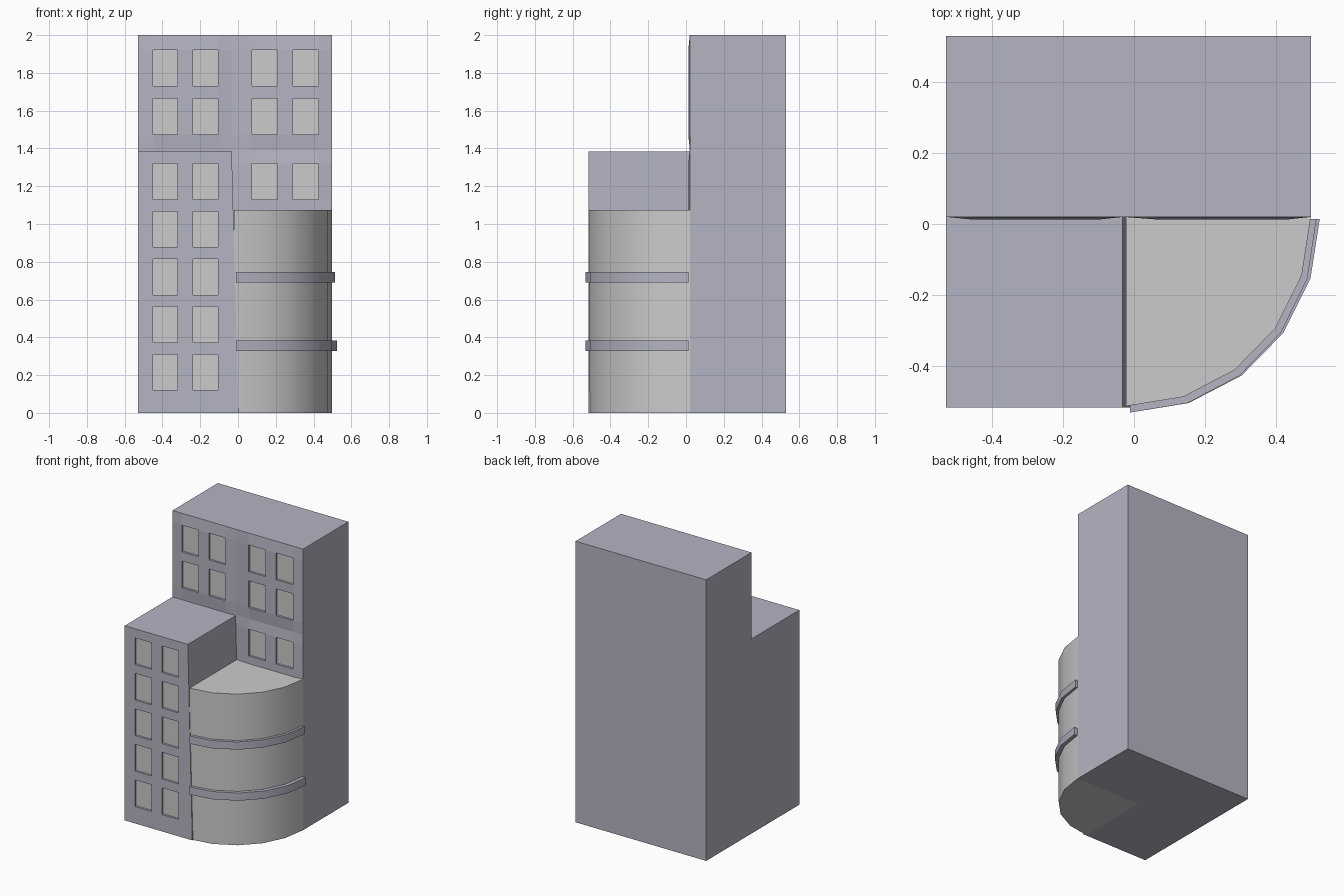
import bpy, bmesh, math

if "Cube" in bpy.data.objects:
    bpy.data.objects.remove(bpy.data.objects["Cube"])

wall = bpy.data.materials.new("wall_blue_grey")
wall.diffuse_color = (0.46, 0.46, 0.55, 1)
wall.use_nodes = True
wall.node_tree.nodes["Principled BSDF"].inputs["Base Color"].default_value = wall.diffuse_color
pane = bpy.data.materials.new("window_grey")
pane.diffuse_color = (0.8, 0.8, 0.8, 1)
pane.use_nodes = True
pane.node_tree.nodes["Principled BSDF"].inputs["Base Color"].default_value = pane.diffuse_color


def finish(bm, name, mats):
    bmesh.ops.recalc_face_normals(bm, faces=bm.faces)
    me = bpy.data.meshes.new(name)
    bm.to_mesh(me)
    bm.free()
    ob = bpy.data.objects.new(name, me)
    bpy.context.collection.objects.link(ob)
    for m in mats:
        me.materials.append(m)
    return ob


def tower(name, xs, zs, y0, y1, windows, slant=0.0, bulge=0.0):
    """Block whose front is a grid; cells listed in windows are recessed panes."""
    bm = bmesh.new()
    top = zs[-1]
    grid = [[bm.verts.new((x + (slant * (1 - z / top) if i == len(xs) - 1 else 0), y0, z))
             for z in zs] for i, x in enumerate(xs)]
    panes = []
    for i in range(len(xs) - 1):
        for j in range(len(zs) - 1):
            f = bm.faces.new((grid[i][j], grid[i+1][j], grid[i+1][j+1], grid[i][j+1]))
            if (i, j) in windows:
                panes.append(f)
    for v in {v for f in panes for v in f.verts}:
        v.co.y -= bulge
    # sides, roof and base from the front outline, then the back
    edges = [e for e in bm.edges if e.is_boundary]
    ext = bmesh.ops.extrude_edge_only(bm, edges=edges)["geom"]
    for v in ext:
        if isinstance(v, bmesh.types.BMVert):
            v.co.y = y1
    bmesh.ops.holes_fill(bm, edges=[e for e in bm.edges if e.is_boundary], sides=0)
    bmesh.ops.recalc_face_normals(bm, faces=bm.faces)
    # recessed panes
    bmesh.ops.inset_individual(bm, faces=panes, thickness=0, depth=-0.015)
    for f in panes:
        f.material_index = 1
    return finish(bm, name, (wall, pane))


def arc(cx, cy, rx, ry):
    """Quarter arc from the front round to the right, five straight sides."""
    return [(cx + rx * math.sin(math.radians(18 * i)),
             cy - ry * math.cos(math.radians(18 * i))) for i in range(6)]


def prism(name, outline, z0, z1, mats=()):
    bm = bmesh.new()
    f = bm.faces.new([bm.verts.new((x, y, z0)) for x, y in outline])
    up = bmesh.ops.extrude_face_region(bm, geom=[f], use_keep_orig=True)["geom"]
    for v in up:
        if isinstance(v, bmesh.types.BMVert):
            v.co.z = z1
    ob = finish(bm, name, mats)
    bpy.ops.object.select_all(action='DESELECT')
    ob.select_set(True)
    bpy.context.view_layer.objects.active = ob
    bpy.ops.object.shade_smooth_by_angle(angle=math.radians(30))
    return ob


# tall rear block
tower("rear_tower",
      [-0.53, -0.45, -0.32, -0.238, -0.105, -0.03, 0.075, 0.208, 0.29, 0.425, 0.498],
      [0, 1.13, 1.32, 1.39, 1.475, 1.665, 1.73, 1.92, 2.0], 0.02, 0.53,
      {(i, j) for i in (1, 3, 6, 8) for j in (3 + 1, 6)} | {(6, 1), (8, 1)}, bulge=0.008)

# shorter front block with a slightly leaning inner side
rows = [0.12 + 0.2525 * k for k in range(5)]
tower("front_tower",
      [-0.53, -0.45, -0.32, -0.238, -0.105, -0.033],
      [0] + [z for r in rows for z in (r, r + 0.19)] + [1.385], -0.517, 0.02,
      {(i, 1 + 2 * k) for i in (1, 3) for k in range(5)}, slant=0.035)

# rounded corner wing
prism("rounded_wing", arc(-0.022, 0.02, 0.52, 0.533) + [(-0.022, 0.02)], 0, 1.075)

# ledges wrapped round the wing
for name, z, rx in (("upper_ledge", 0.69, 0.525), ("lower_ledge", 0.328, 0.534)):
    outer = arc(-0.011, 0.014, rx, 0.545)
    inner = arc(-0.011, 0.014, 0.495, 0.51)
    prism(name, outer + inner[::-1], z, z + 0.055, (wall,))
